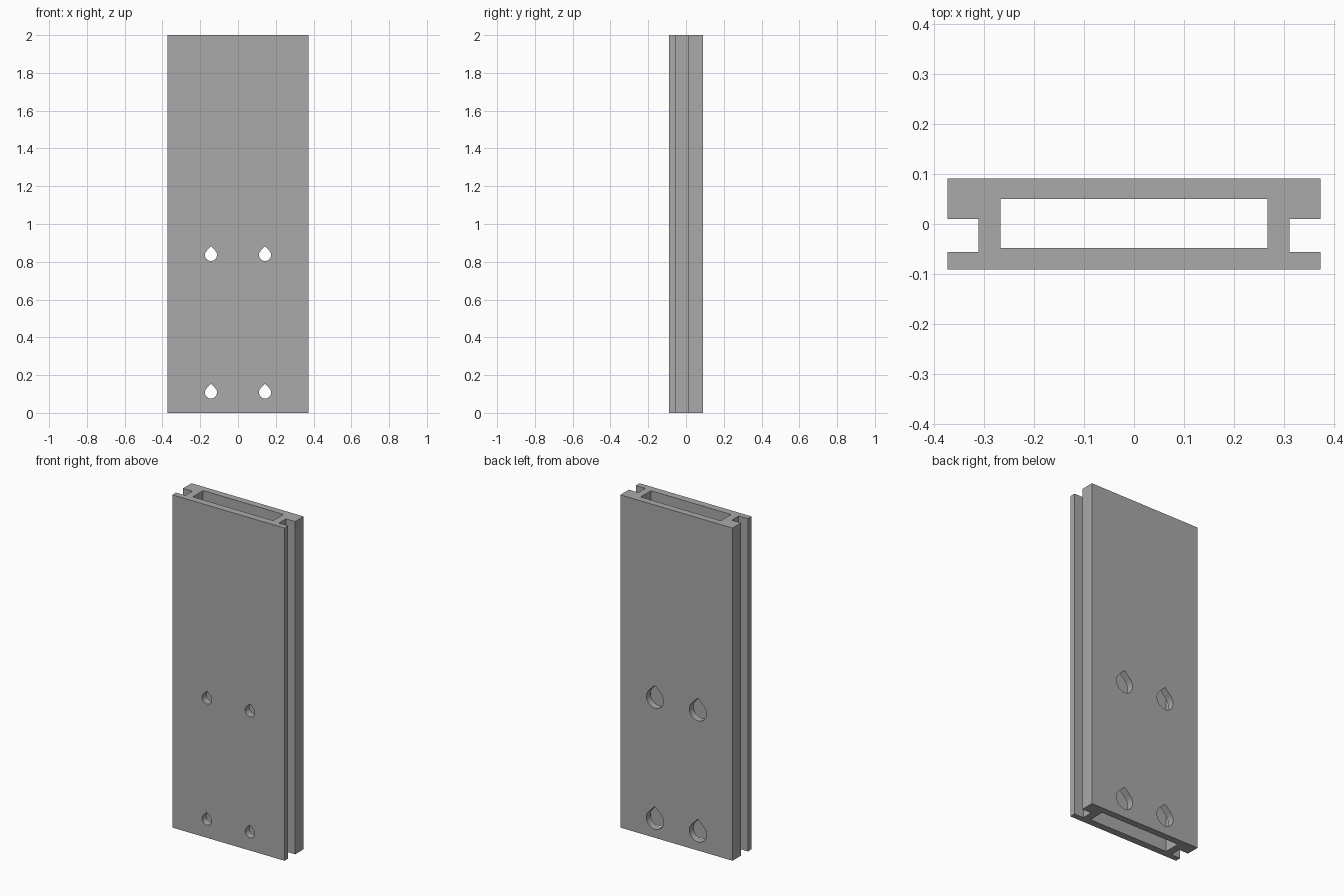
import bpy, bmesh, math
from mathutils import Vector

if "Cube" in bpy.data.objects:
    bpy.data.objects.remove(bpy.data.objects["Cube"])

grey = bpy.data.materials.new("mid_grey")
grey.diffuse_color = (0.4, 0.4, 0.4, 1)
grey.use_nodes = True
grey.node_tree.nodes["Principled BSDF"].inputs["Base Color"].default_value = grey.diffuse_color


def prisms(name, outlines, depth):
    """Extrude each closed outline along the depth vector into one object."""
    bm = bmesh.new()
    for pts in outlines:
        face = bm.faces.new([bm.verts.new(p) for p in pts])
        ext = bmesh.ops.extrude_face_region(bm, geom=[face], use_keep_orig=True)
        moved = [v for v in ext["geom"] if isinstance(v, bmesh.types.BMVert)]
        bmesh.ops.translate(bm, verts=moved, vec=Vector(depth))
    bmesh.ops.recalc_face_normals(bm, faces=bm.faces)
    mesh = bpy.data.meshes.new(name)
    bm.to_mesh(mesh)
    bm.free()
    mesh.materials.append(grey)
    obj = bpy.data.objects.new(name, mesh)
    bpy.context.collection.objects.link(obj)
    return obj


def teardrop(cx, cz, r, y, steps=18):
    """Round hole outline with a 45 degree peak on top."""
    arc = [math.radians(-225 + 270 * i / steps) for i in range(steps + 1)]
    pts = [(cx + r * math.cos(a), y, cz + r * math.sin(a)) for a in arc]
    return pts + [(cx, y, cz + r * math.sqrt(2))]


def cut(target, cutter):
    mod = target.modifiers.new(cutter.name, "BOOLEAN")
    mod.operation = "DIFFERENCE"
    mod.solver = "EXACT"
    mod.object = cutter
    cutter.hide_render = True
    cutter.hide_set(True)


# Extruded rail with a slot along each side
half = [(0.373, -0.091), (0.373, -0.056), (0.311, -0.056),
        (0.311, 0.010), (0.373, 0.010), (0.373, 0.091)]
section = half + [(-x, y) for x, y in reversed(half)]
rail = prisms("slotted_rail", [[(x, y, 0) for x, y in section]], (0, 0, 2))

# Rectangular cavity through the full length
cavity = [(-0.267, -0.048, -0.1), (0.267, -0.048, -0.1),
          (0.267, 0.050, -0.1), (-0.267, 0.050, -0.1)]
cut(rail, prisms("cavity_cutter", [cavity], (0, 0, 2.2)))

# Small screw holes in the front wall, wide access holes in the back wall
centres = [(x, z) for x in (-0.143, 0.143) for z in (0.108, 0.836)]
cut(rail, prisms("screw_hole_cutter",
                 [teardrop(x, z, 0.032, -0.2) for x, z in centres], (0, 0.2, 0)))
cut(rail, prisms("access_hole_cutter",
                 [teardrop(x, z, 0.057, 0.0) for x, z in centres], (0, 0.2, 0)))
